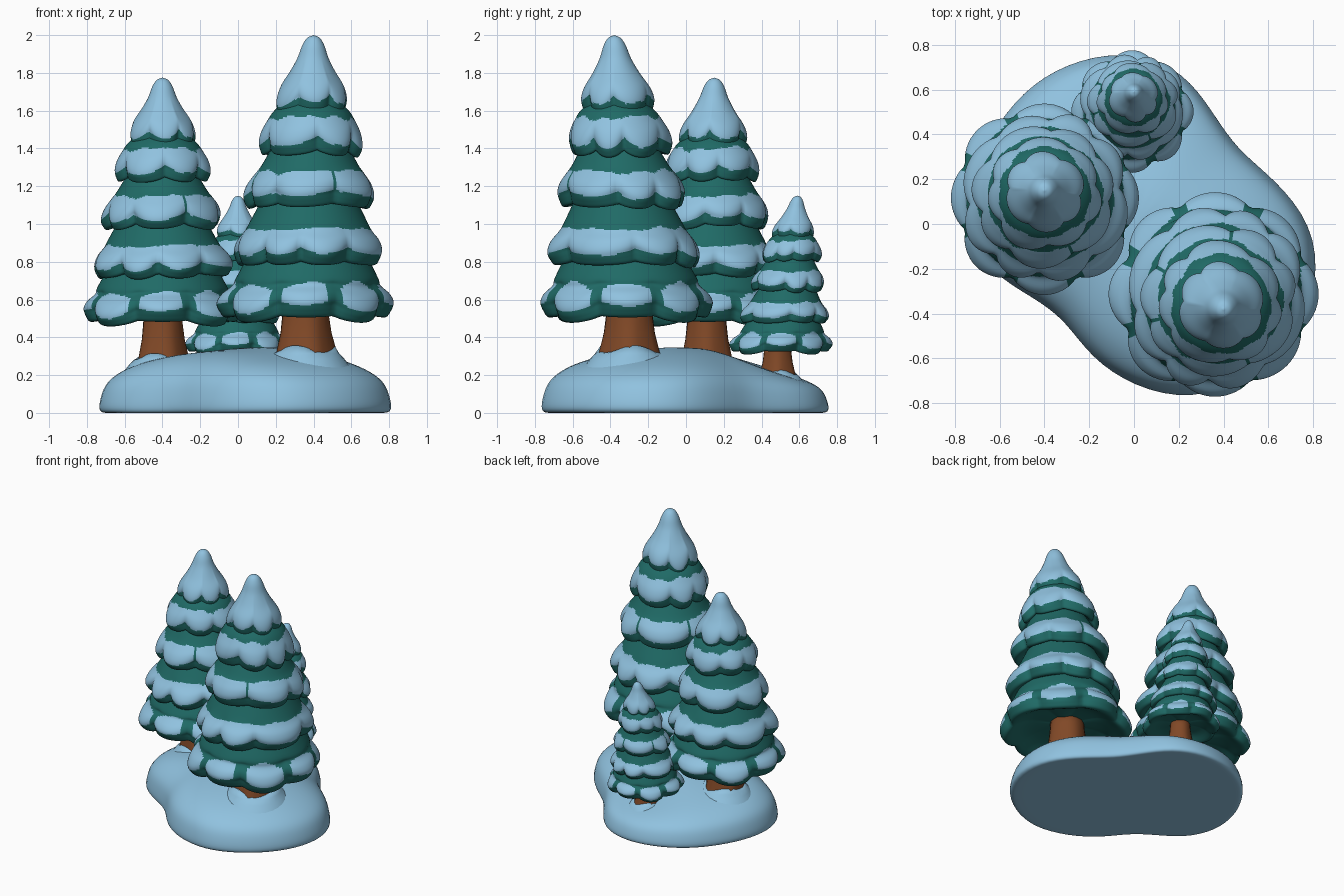
import bpy, bmesh, math, random
from mathutils import Vector

random.seed(4)
cube = bpy.data.objects.get("Cube")
if cube:
    bpy.data.objects.remove(cube)


def material(name, rgb):
    m = bpy.data.materials.new(name)
    m.use_nodes = True
    m.diffuse_color = (*rgb, 1)
    m.node_tree.nodes["Principled BSDF"].inputs["Base Color"].default_value = (*rgb, 1)
    return m


GREEN = material("pine_green", (0.014, 0.145, 0.133))
SNOW = material("snow_blue", (0.28, 0.54, 0.74))
BARK = material("bark_brown", (0.22, 0.066, 0.02))


def smooth_path(points, steps):
    """Catmull-Rom curve through the profile points."""
    p = [Vector(q) for q in points]
    p = [2 * p[0] - p[1]] + p + [2 * p[-1] - p[-2]]
    out = []
    for a, b, c, d in zip(p, p[1:], p[2:], p[3:]):
        for i in range(steps):
            t = i / steps
            out.append(0.5 * (2 * b + (c - a) * t + (2 * a - 5 * b + 4 * c - d) * t * t
                              + (3 * b - a - 3 * c + d) * t ** 3))
    return out + [p[-2]]


def loft(name, rows, sides, place, mats, rule=None):
    """Skin of rings; place(row, angle) gives a point, rule(row, angle) a material slot."""
    bm = bmesh.new()
    ang = [math.tau * i / sides for i in range(sides)]
    grid = [[bm.verts.new(place(r, a)) for a in ang] for r in range(rows)]
    for r in range(rows - 1):
        for i in range(sides):
            j = (i + 1) % sides
            f = bm.faces.new((grid[r][i], grid[r][j], grid[r + 1][j], grid[r + 1][i]))
            if rule:
                f.material_index = rule(r + 0.5, ang[i] + math.pi / sides)
    bmesh.ops.remove_doubles(bm, verts=bm.verts, dist=0.0003)
    bmesh.ops.recalc_face_normals(bm, faces=bm.faces)
    mesh = bpy.data.meshes.new(name)
    bm.to_mesh(mesh)
    bm.free()
    mesh.shade_smooth()
    for m in mats:
        mesh.materials.append(m)
    ob = bpy.data.objects.new(name, mesh)
    bpy.context.collection.objects.link(ob)
    return ob


STEPS = 5


def tier(name, axis, z0, z1, R, neck, lobes, phase, gap, rs, zs, kind):
    """One scalloped ring of branches, with snow lying on its shoulder."""
    cap, skirt = kind == "cap", kind == "skirt"
    if cap:
        prof = [(0, z0 + .04), (.6 * R, z0 + .03), (.86 * R, z0), (.97 * R, z0 + .035), (R, z0 + .08),
                (.9 * R, z0 + .14), (.64 * R, z0 + .22), (.43 * R, z0 + .3), (.3 * R, z0 + .37),
                (.17 * R, z1 - .015), (0, z1)]
    else:
        prof = [(0, z0 + .1), (.55 * R, z0 + .075), (.87 * R, z0), (.97 * R, z0 + .025), (R, z0 + .07),
                (.95 * R, z0 + .125), (.84 * R, z0 + .18), (.42 * R + .58 * neck, z0 + .23), (neck, z1)]
    path = smooth_path(prof, STEPS)
    sizes = [random.uniform(-.03, .03) for _ in range(lobes)]
    # the lowest branches rise and droop in turn
    drops = [(.035 - .045 * (i % 2)) if skirt else random.uniform(-.02, .02) for i in range(lobes)]
    sway = 0 if skirt else random.uniform(.1, .2)

    def turn(a):
        return (a - phase + sway * math.sin(2 * a + 5 * z0)) * lobes / math.tau

    def bump(a):
        return abs(math.cos(math.pi * turn(a))) ** 0.7

    def place(row, a):
        r, z = path[row]
        u = row / STEPS
        # scallops are strongest at the lip and fade along the flank
        k = max(0, 1 - abs(u - 3.5) / 3.6)
        b = 1 - bump(a)
        which = int((turn(a) + 0.5) % lobes)
        r *= 1 - 0.14 * k * b + sizes[which] * k * (1 - b)
        z += k * (0.05 * b + drops[which] * (1 - b))
        c = axis(zs(z))
        return (c[0] + rs * r * math.cos(a), c[1] + rs * r * math.sin(a), zs(z))

    def rule(row, a):
        u, b = row / STEPS, bump(a)
        wave = 0.2 * math.sin(3 * a + phase) + 0.12 * math.sin(11 * a + z0 * 9)
        low = 3.65 + 0.6 * wave
        high = 99 if cap else 5.9 + 0.6 * b + wave
        if skirt:
            # separate rounded patches
            low, high = low + 0.5 * (1 - b), high - 1.1 * (1 - b)
        return int(low < u < high and b > gap + 0.3 * wave)

    return loft(name, len(path), 120, place, [GREEN, SNOW], rule)


# z bottom, z top, lip radius, neck radius, lobes, snow gap, kind
TIERS = [(.485, .84, .465, .31, 8, .5, "skirt"),
         (.775, 1.14, .41, .245, 8, -1, "ring"),
         (1.08, 1.43, .35, .19, 7, .08, "ring"),
         (1.365, 1.65, .28, .145, 7, -1, "ring"),
         (1.575, 2.0, .195, 0, 6, -1, "cap")]


def tree(label, foot, tip, ground, bottom, top, rs, trunk_r):
    scale = (top - bottom) / 1.52

    def zs(z):
        return bottom + (z - .48) * scale

    def axis(z):
        t = (z - ground) / (top - ground)
        return [f + (p - f) * t for f, p in zip(foot, tip)]

    for i, (z0, z1, R, neck, lobes, gap, kind) in enumerate(TIERS):
        phase = -math.pi / 2 + i * math.pi / lobes * (i % 2)
        tier(f"{label}_branches_{i + 1}", axis, z0, z1, R, neck, lobes, phase, gap, rs, zs, kind)

    # flared trunk
    height = bottom + .14 * scale - ground
    flare = [(0, -.3), (1.25, -.3), (1.1, 0), (.93, .35), (.84, .7), (.8, 1), (0, 1)]

    def trunk_point(row, a):
        k, t = flare[row]
        r = trunk_r * k * (1 + .06 * math.cos(5 * a) * (1 - t))
        return (foot[0] + r * math.cos(a), foot[1] + r * math.sin(a), ground + t * height)
    loft(f"{label}_trunk", len(flare), 20, trunk_point, [BARK])

    # ragged snow heaped against the trunk
    drift = [(1.7, -.08), (1.45, -.035), (1.25, -.005), (1.08, .018), (.8, .01), (0, 0)]

    def drift_point(row, a):
        k, z = drift[row]
        r = trunk_r * k
        z += max(0, z) * math.sin(3 * a + 1)
        return (foot[0] + r * math.cos(a), foot[1] + r * math.sin(a), ground + z * trunk_r / .14)
    loft(f"{label}_trunk_drift", len(drift), 28, drift_point, [SNOW])


tree("large_tree", (.355, -.30), (.40, -.38), .32, .48, 2.0, 1.0, .145)
tree("medium_tree", (-.40, .11), (-.40, .15), .285, .46, 1.775, .92, .122)
tree("small_tree", (-.01, .485), (0, .59), .205, .31, 1.15, .575, .085)

# snowy ground: bean-shaped outline given as radii every 18 degrees
OUTLINE = [.79, .65, .56, .60, .71, .76, .77, .77, .75, .75,
           .74, .68, .55, .52, .62, .72, .82, .85, .87, .86]
HILLS = [(.35, -.30, .335), (-.40, .10, .305), (-.02, .48, .215), (0, 0, .35), (.1, -.1, .35)]
SLOPE = [(0, 0), (.6, 0), (.95, 0), (.995, 0), (1.02, .07), (1.0, .3), (.965, .51),
         (.88, .67), (.75, .82), (.5, .97), (.25, 1), (0, 1)]


def ground_point(row, a):
    f, k = SLOPE[row]
    r = f * OUTLINE[round(a * 10 / math.pi) % 20]
    x, y = r * math.cos(a), r * math.sin(a)
    w = [1 / ((x - h[0]) ** 2 + (y - h[1]) ** 2 + .01) for h in HILLS]
    level = sum(q * h[2] for q, h in zip(w, HILLS)) / sum(w)
    return (x, y, k * level + .008 * k * math.sin(9 * x + 7 * y))


ground = loft("snowy_ground", len(SLOPE), 20, ground_point, [SNOW])
sub = ground.modifiers.new("soften", "SUBSURF")
sub.levels = sub.render_levels = 2
